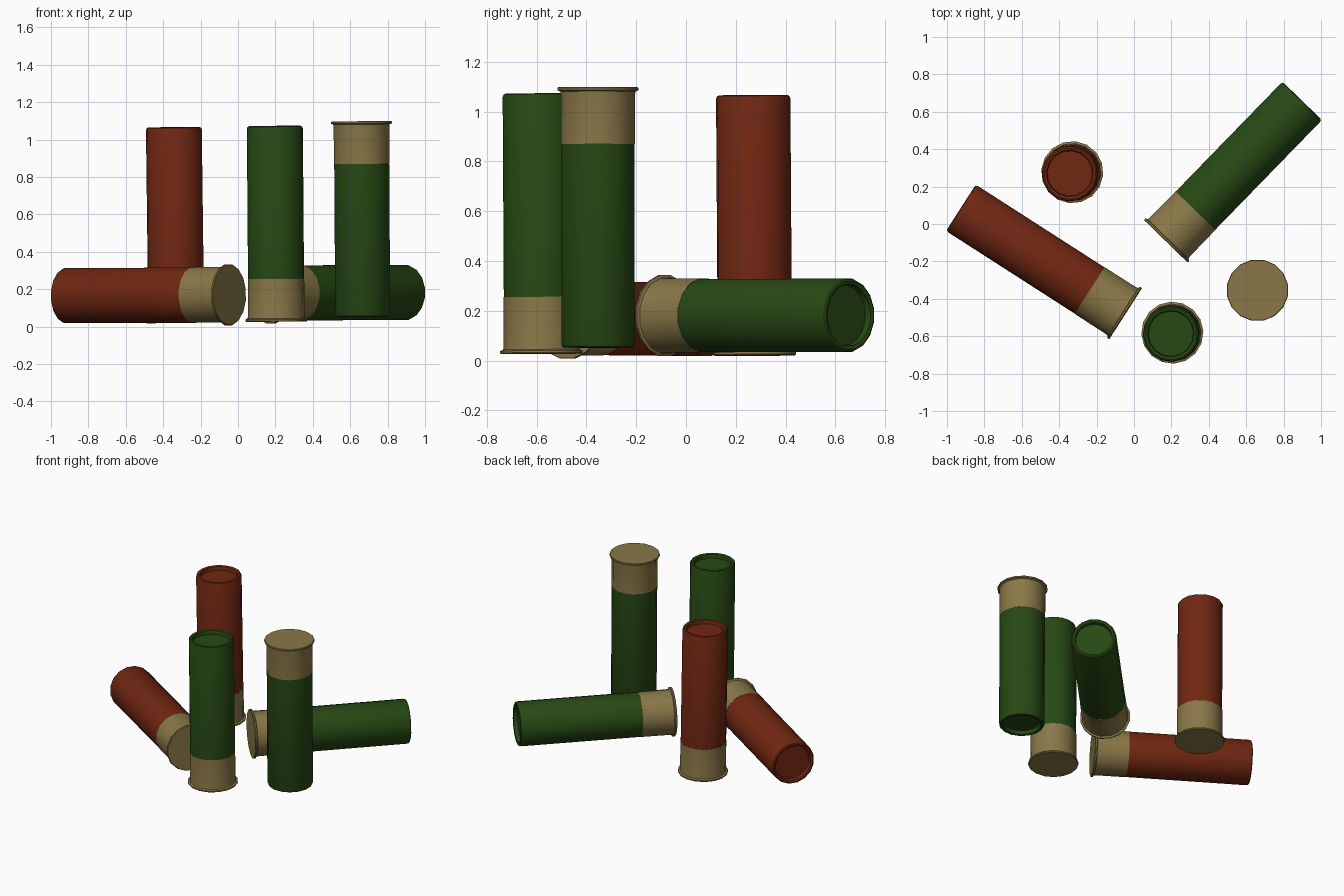
import bpy, bmesh, math
from mathutils import Vector

SIDES = 16
LENGTH = 1.046
HEAD = 0.228   # height of the metal head
R = 0.15       # tube radius

cube = bpy.data.objects.get("Cube")
if cube:
    bpy.data.objects.remove(cube, do_unlink=True)


def material(name, rgb):
    m = bpy.data.materials.new(name)
    m.use_nodes = True
    m.diffuse_color = (*rgb, 1)
    m.node_tree.nodes["Principled BSDF"].inputs["Base Color"].default_value = (*rgb, 1)
    return m


brass = material("dull_brass", (0.25, 0.185, 0.064))
red = material("dark_red", (0.165, 0.02, 0.006))
green = material("dark_green", (0.02, 0.066, 0.007))


def lathe(name, profile, mat):
    """Spin (radius, height) points round z; a zero radius closes the surface."""
    bm = bmesh.new()
    rings = []
    for r, z in profile:
        if r == 0:
            rings.append([bm.verts.new((0, 0, z))])
            continue
        angles = [2 * math.pi * (i + 0.5) / SIDES for i in range(SIDES)]
        rings.append([bm.verts.new((r * math.cos(a), r * math.sin(a), z)) for a in angles])
    for low, high in zip(rings, rings[1:]):
        for i in range(SIDES):
            j = (i + 1) % SIDES
            if len(low) == 1:
                bm.faces.new((low[0], high[j], high[i]))
            elif len(high) == 1:
                bm.faces.new((low[i], low[j], high[0]))
            else:
                bm.faces.new((low[i], low[j], high[j], high[i]))
    mesh = bpy.data.meshes.new(name)
    bm.to_mesh(mesh)
    bm.free()
    mesh.materials.append(mat)
    ob = bpy.data.objects.new(name, mesh)
    bpy.context.collection.objects.link(ob)
    bpy.ops.object.select_all(action='DESELECT')
    ob.select_set(True)
    bpy.context.view_layer.objects.active = ob
    bpy.ops.object.shade_smooth_by_angle(angle=math.radians(35))
    return ob


# Metal head: flat base, thin rim, short flare, straight wall
HEAD_PROFILE = [(0, 0), (0.163, 0), (0.166, 0.004), (0.166, 0.012),
                (0.154, 0.017), (0.152, 0.03), (0.151, HEAD)]
# Plastic tube: straight wall, rolled lip, shallow recessed mouth
TUBE_PROFILE = [(R, HEAD), (R, LENGTH - 0.014), (0.146, LENGTH - 0.004),
                (0.138, LENGTH), (0.125, LENGTH - 0.004),
                (0.121, LENGTH - 0.03), (0, LENGTH - 0.03)]


def cartridge(name, base, mouth, mat):
    """Place a cartridge with its base at one point, aimed at another."""
    base = Vector(base)
    turn = (Vector(mouth) - base).to_track_quat('Z', 'Y')
    for part, profile, colour in (("head", HEAD_PROFILE, brass), ("tube", TUBE_PROFILE, mat)):
        ob = lathe(f"{name}_{part}", profile, colour)
        ob.location = base
        ob.rotation_mode = 'QUATERNION'
        ob.rotation_quaternion = turn


cartridge("standing_red", (-0.33, 0.277, 0.02), (-0.343, 0.27, 1.066), red)
cartridge("standing_green", (0.205, -0.581, 0.027), (0.197, -0.587, 1.073), green)
cartridge("upturned_green", (0.66, -0.354, 1.098), (0.667, -0.354, 0.05), green)
cartridge("lying_red", (-0.045, -0.479, 0.17), (-0.92, 0.083, 0.165), red)
cartridge("lying_green", (0.17, -0.092, 0.18), (0.898, 0.657, 0.182), green)
